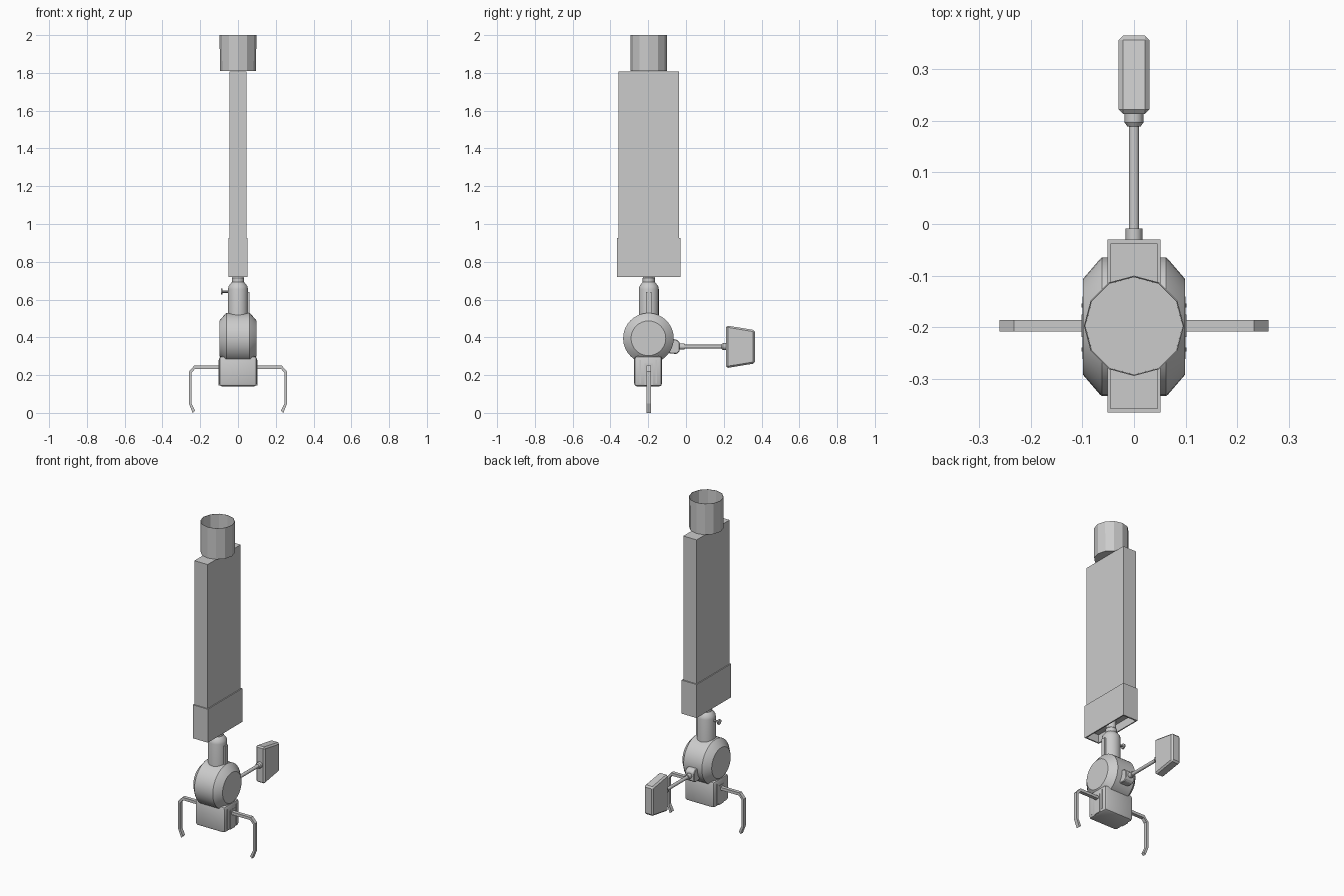
import bpy, bmesh, math
from mathutils import Vector, Matrix

if "Cube" in bpy.data.objects:
    bpy.data.objects.remove(bpy.data.objects["Cube"])

Y = -0.197  # column axis
ROT = {'Z': Matrix(), 'X': Matrix.Rotation(math.pi / 2, 4, 'Y'),
       'Y': Matrix.Rotation(-math.pi / 2, 4, 'X')}


def finish(name, bm, smooth=None):
    bmesh.ops.recalc_face_normals(bm, faces=bm.faces)
    me = bpy.data.meshes.new(name)
    bm.to_mesh(me)
    bm.free()
    ob = bpy.data.objects.new(name, me)
    bpy.context.collection.objects.link(ob)
    if smooth:
        bpy.ops.object.select_all(action='DESELECT')
        bpy.context.view_layer.objects.active = ob
        ob.select_set(True)
        bpy.ops.object.shade_smooth_by_angle(angle=math.radians(smooth))
    return ob


def lathe(name, profile, axis='Z', centre=(0, 0, 0), segs=24, smooth=30, cap_end=True):
    """Revolve (radius, height) points about an axis."""
    bm = bmesh.new()
    rings = [[bm.verts.new((r * math.cos(2 * math.pi * i / segs), r * math.sin(2 * math.pi * i / segs), h))
              for i in range(segs)] for r, h in profile]
    for a, b in zip(rings, rings[1:]):
        for i in range(segs):
            j = (i + 1) % segs
            bm.faces.new((a[i], a[j], b[j], b[i]))
    bm.faces.new(rings[0][::-1])
    if cap_end:
        bm.faces.new(rings[-1])
    bm.transform(Matrix.Translation(centre) @ ROT[axis])
    return finish(name, bm, smooth)


def prism(name, outline, plane, lo, hi, bevel=0, segs=1, smooth=None):
    """Extrude an outline along the axis missing from plane."""
    def pt(a, b, d):
        return {'XY': (a, b, d), 'XZ': (a, d, b), 'YZ': (d, a, b)}[plane]
    bm = bmesh.new()
    a = [bm.verts.new(pt(*p, lo)) for p in outline]
    b = [bm.verts.new(pt(*p, hi)) for p in outline]
    bm.faces.new(a)
    bm.faces.new(b)
    for i in range(len(a)):
        j = (i + 1) % len(a)
        bm.faces.new((a[i], a[j], b[j], b[i]))
    if bevel:
        bmesh.ops.recalc_face_normals(bm, faces=bm.faces)
        bmesh.ops.bevel(bm, geom=bm.edges[:], offset=bevel, segments=segs,
                        affect='EDGES', profile=0.5)
    return finish(name, bm, smooth)


def box(name, x, y, z, **kw):
    return prism(name, [(x[0], y[0]), (x[1], y[0]), (x[1], y[1]), (x[0], y[1])], 'XY', *z, **kw)


# Open cup on top
lathe("top_cup", [(0.096, 1.81), (0.097, 2.0), (0.095, 2.0), (0.094, 1.815)],
      centre=(0, Y, 0), segs=12, smooth=None)

# Long flat column
box("column", (-0.045, 0.045), (-0.358, -0.038), (0.77, 1.807))

# Sleeve, open at both ends
bm = bmesh.new()
outer = [(-0.051, -0.365), (0.051, -0.365), (0.051, -0.03), (-0.051, -0.03)]
inner = [(-0.044, -0.357), (0.044, -0.357), (0.044, -0.039), (-0.044, -0.039)]
loops = [[bm.verts.new((x, y, z)) for x, y in o]
         for o, z in ((outer, 0.72), (outer, 0.925), (inner, 0.925), (inner, 0.72))]
for k in range(4):
    a, b = loops[k], loops[(k + 1) % 4]
    for i in range(4):
        j = (i + 1) % 4
        bm.faces.new((a[i], a[j], b[j], b[i]))
finish("sleeve", bm)

# Neck with tapered top
lathe("neck", [(0.053, 0.46), (0.053, 0.655), (0.05, 0.67), (0.035, 0.69), (0.032, 0.692),
               (0.032, 0.715), (0.028, 0.72), (0.028, 0.775)], centre=(0, Y, 0))
box("neck_rib", (0.03, 0.06), (Y - 0.014, Y + 0.014), (0.48, 0.64))

# Set screw on the neck
lathe("screw", [(0.006, -0.082), (0.006, -0.04)], 'X', (0, Y, 0.642), 12)
lathe("screw_head", [(0.016, -0.091), (0.016, -0.082)], 'X', (0, Y, 0.642), 12)

# Round joint housing
lathe("joint_drum", [(0.092, -0.099), (0.096, -0.096), (0.131, -0.066), (0.134, -0.062),
                     (0.134, 0.062), (0.131, 0.066), (0.096, 0.096), (0.092, 0.099)],
      'X', (0, -0.199, 0.395), 32, 25)

# Claw base block
box("claw_base", (-0.1, 0.1), (-0.274, -0.127), (0.14, 0.30), bevel=0.015, segs=2, smooth=35)

# Claws and their mounting plates, mirrored left and right
claw = [(0.08, 0.233), (0.228, 0.233), (0.246, 0.212), (0.246, 0.05), (0.252, 0.012), (0.238, 0.003),
        (0.245, 0.0), (0.26, 0.05), (0.26, 0.218), (0.232, 0.25), (0.08, 0.25)]
claw[4:7] = [(0.228, 0.012), (0.24, 0.0)]
for side, s in (("left", -1), ("right", 1)):
    prism(side + "_claw", [(s * x, z) for x, z in claw], 'XZ', -0.208, -0.186)
    xs = sorted((s * 0.09, s * 0.102))
    box(side + "_claw_plate", xs, (Y - 0.022, Y + 0.022), (0.145, 0.262))
    for k, y in enumerate((-0.243, -0.158)):
        box(f"{side}_base_rib_{k}", xs, (y - 0.004, y + 0.004), (0.155, 0.28))

# Rear arm: clamp, rod and collars
prism("arm_clamp", [(-0.09, 0.315), (-0.05, 0.312), (-0.034, 0.325), (-0.034, 0.375),
                    (-0.05, 0.388), (-0.09, 0.395)], 'YZ', -0.03, 0.03, bevel=0.004)
lathe("arm_rod", [(0.01, -0.04), (0.01, 0.22)], 'Y', (0, 0, 0.351), 16)
lathe("arm_inner_collar", [(0.016, -0.04), (0.016, -0.009)], 'Y', (0, 0, 0.351), 16)
lathe("arm_outer_collar", [(0.013, 0.189), (0.018, 0.196), (0.018, 0.222)], 'Y', (0, 0, 0.351), 16)

# Paddle at the end of the arm
prism("paddle", [(0.213, 0.463), (0.365, 0.438), (0.365, 0.262), (0.213, 0.237)],
      'YZ', -0.03, 0.03, bevel=0.009)
